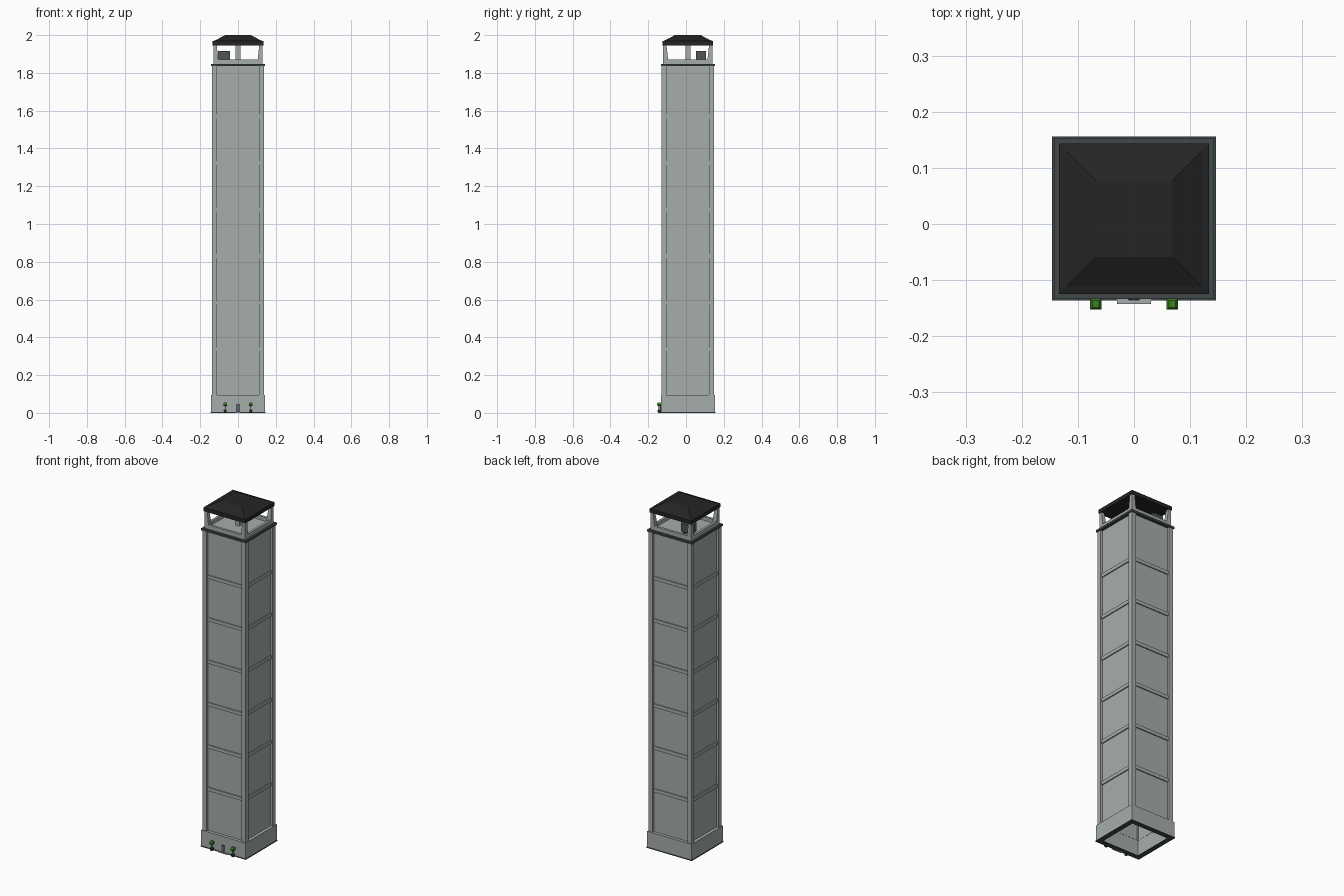
import bpy, bmesh

if "Cube" in bpy.data.objects:
    bpy.data.objects.remove(bpy.data.objects["Cube"])

CY = 0.0095  # tower centre in y


def mat(name, r, g, b):
    m = bpy.data.materials.new(name)
    m.diffuse_color = (r, g, b, 1)
    m.use_nodes = True
    m.node_tree.nodes["Principled BSDF"].inputs["Base Color"].default_value = m.diffuse_color
    return m


concrete = mat("pale_concrete", 0.38, 0.42, 0.40)
trim = mat("dark_trim", 0.055, 0.065, 0.07)
black = mat("roof_black", 0.018, 0.018, 0.018)
steel = mat("machine_grey", 0.08, 0.09, 0.10)
glass = mat("door_glass", 0.10, 0.13, 0.19)
leaf = mat("leaf_green", 0.04, 0.23, 0.015)


def finish(name, bm, m):
    bmesh.ops.recalc_face_normals(bm, faces=bm.faces[:])
    me = bpy.data.meshes.new(name)
    bm.to_mesh(me)
    bm.free()
    me.materials.append(m)
    ob = bpy.data.objects.new(name, me)
    bpy.context.collection.objects.link(ob)
    return ob


def box(name, x0, x1, y0, y1, z0, z1, m):
    bm = bmesh.new()
    bmesh.ops.create_cube(bm, size=1)
    for v in bm.verts:
        v.co = (x1 if v.co.x > 0 else x0, y1 if v.co.y > 0 else y0,
                z1 if v.co.z > 0 else z0)
    return finish(name, bm, m)


def square_loft(name, cx, cy, sections, m, closed=False):
    """Stack of square sections (half width, z); closed joins last to first."""
    bm = bmesh.new()
    loops = [[bm.verts.new((cx + sx * h, cy + sy * h, z))
              for sx, sy in ((-1, -1), (1, -1), (1, 1), (-1, 1))]
             for h, z in sections]
    pairs = list(zip(loops, loops[1:]))
    if closed:
        pairs.append((loops[-1], loops[0]))
    else:
        bm.faces.new(loops[0])
        bm.faces.new(loops[-1])
    for a, b in pairs:
        for i in range(4):
            j = (i + 1) % 4
            bm.faces.new((a[i], a[j], b[j], b[i]))
    return finish(name, bm, m)


def ring(name, outer, inner, z0, z1, m):
    return square_loft(name, 0, CY, [(outer, z0), (outer, z1),
                                     (inner, z1), (inner, z0)], m, True)


# Hollow base with thin dark footing
ring("footing", 0.146, 0.118, 0, 0.004, trim)
ring("base", 0.143, 0.118, 0.004, 0.095, concrete)

# Shaft walls, corner pillars and horizontal bands
ring("shaft_walls", 0.125, 0.117, 0.09, 1.84, concrete)
for sx in (-1, 1):
    for sy in (-1, 1):
        square_loft("corner_pillar", sx * 0.125, CY + sy * 0.125,
                    [(0.013, 0.09), (0.013, 1.84)], concrete)
for i in range(6):
    z = 0.337 + i * 0.2465
    ring("wall_band", 0.131, 0.115, z - 0.01, z + 0.01, concrete)

# Ledge, lookout floor and parapet
ring("ledge", 0.143, 0.12, 1.836, 1.848, trim)
square_loft("lookout_floor", 0, CY, [(0.122, 1.838), (0.122, 1.851)], concrete)
ring("parapet", 0.131, 0.117, 1.848, 1.872, concrete)

# Tapered corner posts: outer corner vertical, inner faces narrowing upward
for sx in (-1, 1):
    for sy in (-1, 1):
        bm = bmesh.new()
        bmesh.ops.create_cube(bm, size=1)
        for v in bm.verts:
            top = v.co.z > 0
            inner = 0.113 if top else 0.102
            v.co = (sx * (0.131 if v.co.x > 0 else inner),
                    CY + sy * (0.131 if v.co.y > 0 else inner),
                    1.95 if top else 1.85)
        finish("lookout_post", bm, concrete)
square_loft("centre_post", 0, CY, [(0.013, 1.85), (0.013, 1.95)], concrete)

# Machine cabinet in the lookout
box("cabinet", -0.106, -0.042, 0.053, 0.106, 1.868, 1.916, steel)
box("cabinet_foot", -0.098, -0.088, 0.06, 0.1, 1.85, 1.869, steel)
box("cabinet_foot", -0.06, -0.05, 0.06, 0.1, 1.85, 1.869, steel)

# Hipped roof with fascia
square_loft("roof", 0, CY, [(0.134, 1.946), (0.134, 1.968),
                            (0.121, 1.972), (0.068, 2.0)], black)

# Entrance: step, frame and two glass leaves
FRONT = CY - 0.143
box("door_step", -0.03, 0.03, FRONT - 0.009, FRONT + 0.005, 0, 0.005, concrete)
box("door_frame", -0.011, 0.011, FRONT - 0.002, FRONT + 0.004, 0.005, 0.046, trim)
for s in (-1, 1):
    box("door_leaf", s * 0.005 - 0.0037, s * 0.005 + 0.0037,
        FRONT - 0.003, FRONT, 0.008, 0.042, glass)

# Potted topiaries either side of the door
for s in (-1, 1):
    x, y = s * 0.068, -0.1425
    square_loft("plant_pot", x, y, [(0.006, 0), (0.008, 0.014)], black)
    square_loft("plant_undergrowth", x, y, [(0.007, 0.014), (0.005, 0.019)], leaf)
    square_loft("plant_stem", x, y, [(0.0018, 0.018), (0.0018, 0.04)], black)
    square_loft("plant_crown", x, y, [(0.006, 0.036), (0.01, 0.041),
                                      (0.01, 0.049), (0.006, 0.055)], leaf)
